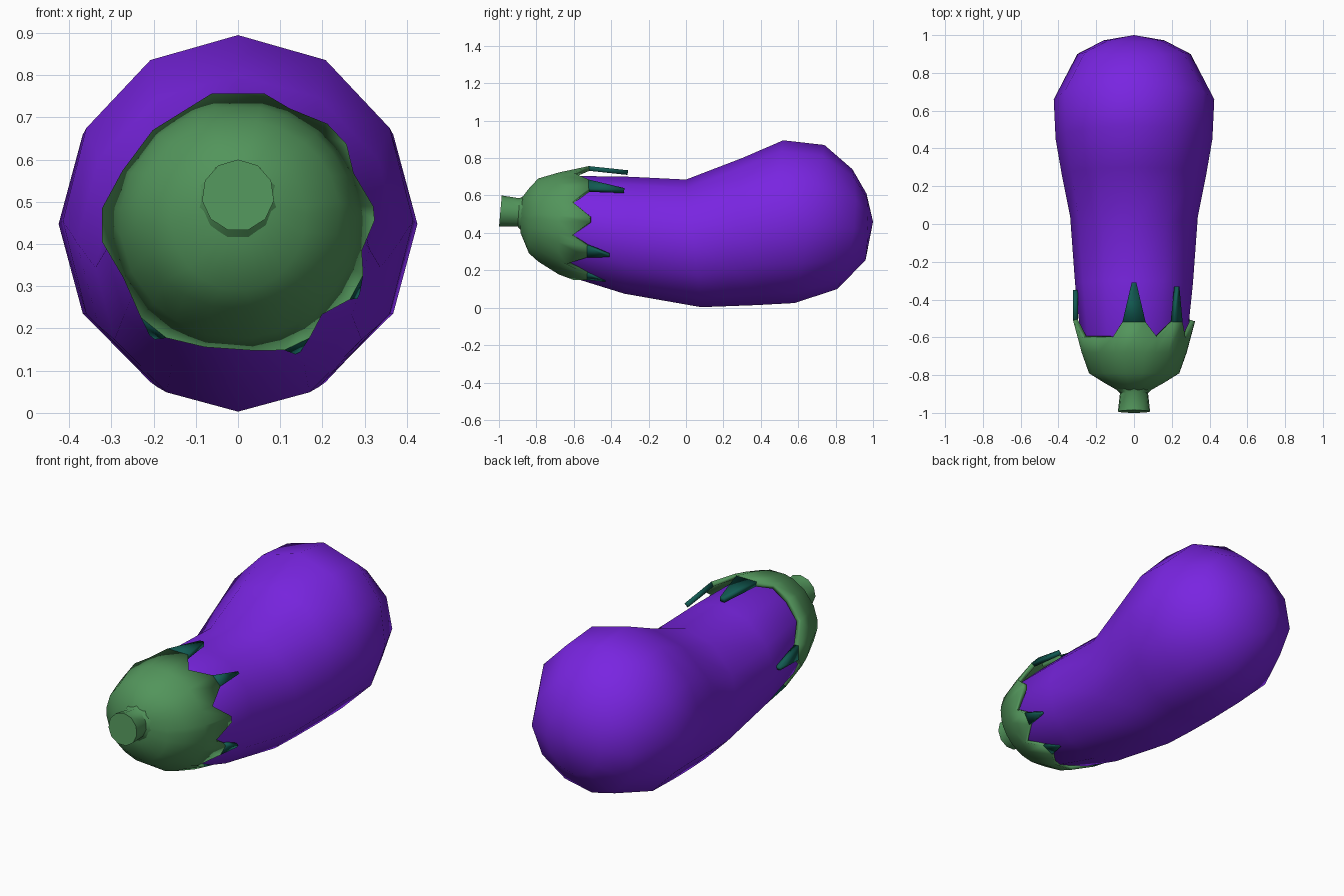
import bpy, bmesh, math
from mathutils import Vector

if "Cube" in bpy.data.objects:
    bpy.data.objects.remove(bpy.data.objects["Cube"])


def material(name, color):
    m = bpy.data.materials.new(name)
    m.diffuse_color = (*color, 1)
    m.use_nodes = True
    m.node_tree.nodes["Principled BSDF"].inputs["Base Color"].default_value = m.diffuse_color
    return m


PURPLE = material("purple skin", (0.19, 0.018, 0.75))
GREEN = material("leaf green", (0.085, 0.30, 0.105))
TEAL = material("dark teal tips", (0.006, 0.105, 0.085))


def finish(bm, name, mat, thickness=0, angle=40):
    me = bpy.data.meshes.new(name)
    bm.to_mesh(me)
    bm.free()
    ob = bpy.data.objects.new(name, me)
    bpy.context.collection.objects.link(ob)
    me.materials.append(mat)
    bpy.ops.object.select_all(action='DESELECT')
    ob.select_set(True)
    bpy.context.view_layer.objects.active = ob
    bpy.ops.object.shade_smooth_by_angle(angle=math.radians(angle))
    if thickness:
        s = ob.modifiers.new("thickness", 'SOLIDIFY')
        s.thickness = thickness
        s.offset = -1
    return ob


def bridge(bm, a, b):
    n = len(a)
    for i in range(n):
        bm.faces.new((a[i], a[(i + 1) % n], b[(i + 1) % n], b[i]))


def loft(name, mat, rings, sides, tip=None):
    """Rings: top (y, z), bottom (y, z), half width, bulge along y at the sides."""
    bm = bmesh.new()
    loops = []
    for ty, tz, by, bz, w, bulge in rings:
        loop = []
        for i in range(sides):
            a = 2 * math.pi * i / sides
            s, c = math.sin(a), math.cos(a)
            loop.append(bm.verts.new((w * s,
                                      (ty + by) / 2 + (ty - by) / 2 * c + bulge * s * s,
                                      (tz + bz) / 2 + (tz - bz) / 2 * c)))
        loops.append(loop)
    for a, b in zip(loops, loops[1:]):
        bridge(bm, a, b)
    bm.faces.new(loops[0])
    if tip:
        t = bm.verts.new(tip)
        for i in range(sides):
            bm.faces.new((loops[-1][i], loops[-1][(i + 1) % sides], t))
    else:
        bm.faces.new(loops[-1])
    bmesh.ops.recalc_face_normals(bm, faces=bm.faces)
    return finish(bm, name, mat)


# Curved fruit body
loft("fruit_body", PURPLE, [
    (-0.80, 0.62, -0.78, 0.31, 0.17, 0),
    (-0.62, 0.705, -0.62, 0.165, 0.28, 0),
    (-0.30, 0.70, -0.33, 0.075, 0.312, 0),
    (0.0, 0.685, 0.08, 0.003, 0.338, 0),
    (0.30, 0.80, 0.22, 0.008, 0.382, 0),
    (0.52, 0.895, 0.38, 0.014, 0.415, 0),
    (0.74, 0.87, 0.58, 0.025, 0.425, 0),
    (0.89, 0.74, 0.81, 0.10, 0.30, 0.05),
    (0.965, 0.61, 0.96, 0.255, 0.16, 0.01)], 12, (0, 1.0, 0.46))

# Stem
loft("stem", GREEN, [
    (-0.985, 0.60, -1.0, 0.43, 0.086, 0),
    (-0.89, 0.585, -0.90, 0.43, 0.075, 0),
    (-0.865, 0.60, -0.865, 0.39, 0.105, 0)], 11)

# Cap outline along the fruit: y, centre height, x radius, z radius
PROFILE = [(-0.885, 0.49, 0.08, 0.09), (-0.84, 0.465, 0.16, 0.175),
           (-0.79, 0.47, 0.24, 0.225), (-0.65, 0.447, 0.29, 0.29),
           (-0.51, 0.445, 0.325, 0.32), (-0.31, 0.41, 0.322, 0.325)]


def on_cap(deg, y):
    for p, q in zip(PROFILE, PROFILE[1:]):
        if y <= q[0]:
            break
    t = (y - p[0]) / (q[0] - p[0])
    cz, rx, rz = (p[k] + (q[k] - p[k]) * t for k in (1, 2, 3))
    a = math.radians(deg)
    return Vector((rx * math.cos(a), y, cz + rz * math.sin(a)))


# Leaf teeth: angle, half width in degrees, edge y, end of teal tip (None = plain)
TEETH = [(90, 11, -0.52, -0.31), (43, 6, -0.52, -0.33), (5, 3, -0.515, None),
         (-28, 6, -0.53, -0.41), (-64, 6, -0.53, -0.43),
         (-129, 7, -0.53, -0.42), (-180, 7, -0.51, -0.35)]
VALLEYS = [(66, -0.60), (24, -0.61), (-12, -0.61), (-47, -0.64), (-83, -0.6),
           (-105, -0.6), (-155, -0.61), (-205, -0.60), (-228, -0.60), (-248, -0.60)]

edge = list(VALLEYS)
for a, h, y, end in TEETH:
    edge += [(a + h, y), (a - h, y)]
edge.sort(reverse=True)

# Leafy cap with jagged edge
bm = bmesh.new()
loops = [[bm.verts.new(on_cap(a, y)) for a, _ in edge]
         for y in (-0.885, -0.84, -0.79, -0.68)]
loops.append([bm.verts.new(on_cap(a, y)) for a, y in edge])
for a, b in zip(loops, loops[1:]):
    bridge(bm, a, b)
front = bm.faces.new(loops[0])
bmesh.ops.recalc_face_normals(bm, faces=bm.faces)
if front.normal.y > 0:
    bmesh.ops.reverse_faces(bm, faces=bm.faces)
finish(bm, "leaf_cap", GREEN, 0.025)

# Teal tips on the teeth
bm = bmesh.new()
for a, h, y, end in TEETH:
    if end is not None:
        pts = [on_cap(a + h, y), on_cap(a - h, y),
               on_cap(a - h * 0.2, end), on_cap(a + h * 0.2, end)]
        f = bm.faces.new([bm.verts.new(p) for p in pts])
        f.normal_update()
        if f.normal.dot(on_cap(a, y) - Vector((0, y, 0.44))) < 0:
            f.normal_flip()
finish(bm, "leaf_tips", TEAL, 0.025)
